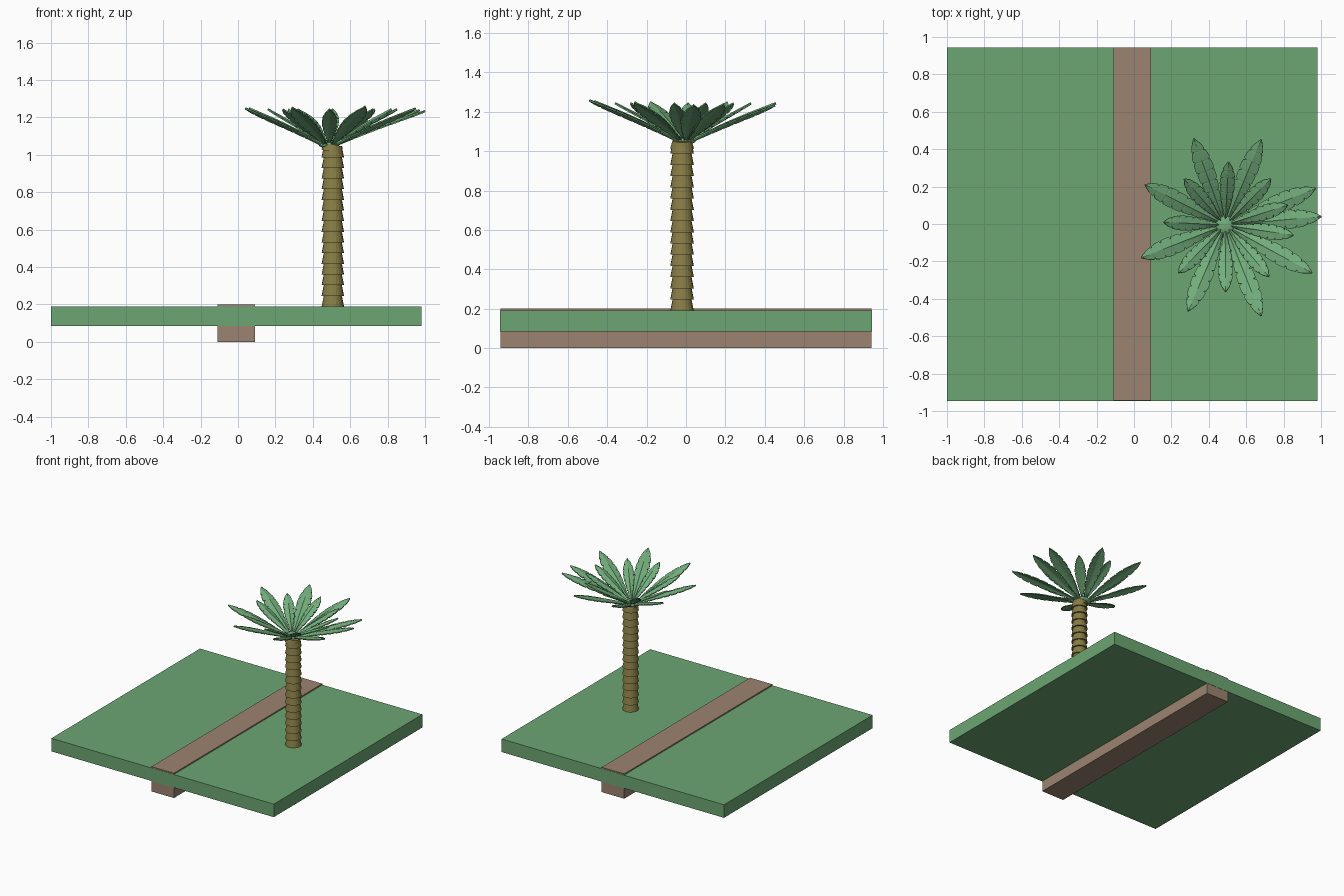
import bpy, bmesh, math
from mathutils import Matrix, Vector

if "Cube" in bpy.data.objects:
    bpy.data.objects.remove(bpy.data.objects["Cube"])


def material(name, rgb):
    m = bpy.data.materials.new(name)
    m.diffuse_color = (*rgb, 1)
    m.use_nodes = True
    m.node_tree.nodes["Principled BSDF"].inputs["Base Color"].default_value = m.diffuse_color
    return m


GRASS = material("grass_green", (0.15, 0.38, 0.17))
LEAF = material("leaf_green", (0.17, 0.42, 0.20))
DIRT = material("path_brown", (0.33, 0.23, 0.16))
BARK = material("bark", (0.24, 0.20, 0.06))


def finish(name, bm, mat):
    bmesh.ops.recalc_face_normals(bm, faces=bm.faces)
    me = bpy.data.meshes.new(name)
    bm.to_mesh(me)
    bm.free()
    me.materials.append(mat)
    ob = bpy.data.objects.new(name, me)
    bpy.context.collection.objects.link(ob)
    return ob


def box(name, lo, hi, mat):
    lo, hi = Vector(lo), Vector(hi)
    bm = bmesh.new()
    bmesh.ops.create_cube(bm, size=1, matrix=Matrix.Translation((lo + hi) / 2)
                          @ Matrix.Diagonal((*(hi - lo), 1)))
    return finish(name, bm, mat)


# Ground slab with the path running through it
box("ground", (-1, -0.945, 0.085), (0.98, 0.945, 0.19), GRASS)
box("path", (-0.11, -0.943, 0), (0.09, 0.943, 0.2), DIRT)

# Trunk: stacked flared rings, the top one tilted
TX, TY, RINGS = 0.507, -0.02, 15
pitch = (1.045 - 0.19) / RINGS
bm = bmesh.new()
for i in range(RINGS + 1):
    top = i == RINGS
    tilt = Matrix.Rotation(math.radians(12 if top else 0), 4, 'Y')
    z = 1.035 if top else 0.19 + (i + 0.5) * pitch
    bmesh.ops.create_cone(bm, cap_ends=True, segments=20, radius1=0.06, radius2=0.048,
                          depth=0.04 if top else pitch * 1.04,
                          matrix=Matrix.Translation((TX, TY, z)) @ tilt)
finish("trunk", bm, BARK)

# Crown heart: flattened dome where the fronds meet
CX, CY = 0.487, -0.005
bm = bmesh.new()
bmesh.ops.create_uvsphere(bm, u_segments=24, v_segments=12, radius=0.056,
                          matrix=Matrix.Translation((CX, CY, 1.055))
                          @ Matrix.Diagonal((1, 1, 0.4, 1)))
heart = finish("crown_heart", bm, LEAF)
for p in heart.data.polygons:
    p.use_smooth = True


def half_width(t):
    # narrow stalk, widest past the middle, rounded point
    pts = [(0, .12), (.15, .38), (.3, .65), (.5, .93), (.65, 1), (.8, .85), (.92, .5), (1, .06)]
    for (a, wa), (b, wb) in zip(pts, pts[1:]):
        if t <= b:
            return wa + (wb - wa) * (t - a) / (b - a)
    return pts[-1][1]


def frond(bm, tip, width, z0):
    """Notched leaf with a raised midrib, from the crown centre to the tip."""
    d = Vector((tip[0] - CX, tip[1] - CY, 0))
    length = d.length
    d.normalize()
    side = Vector((-d.y, d.x, 0))
    base = Vector((CX, CY, z0)) + d * 0.03
    end = Vector(tip)
    up = (end - base).normalized().cross(side)
    if up.z < 0:
        up = -up
    rows = [(0, 1), (.12, 1)]
    for k in range(6):
        t = 0.22 + k * 0.125
        rows += [(t - .012, 1), (t, .72), (t + .014, 1.04), (t + .07, 1.03)]
    rows += [(.965, 1), (1, 1)]
    grid = {}
    for r, (t, f) in enumerate(rows):
        c = base.lerp(end, t) + Vector((0, 0, 0.018 * math.sin(math.pi * t) * length))
        w = half_width(t) * f * width / 2
        for s, off, lift in ((0, -w, -.1 * w), (1, -.1 * width * (1 - t), .004),
                             (2, 0, .010 * (1 - t * .7)),
                             (3, .1 * width * (1 - t), .004), (4, w, -.1 * w)):
            lim = max(-w, min(w, off))
            for k, thick in enumerate((0, -.007)):
                dz = lift + thick if k == 0 else min(lift, .003) + thick
                grid[r, s, k] = bm.verts.new(c + side * lim + up * dz)
    n = len(rows)
    for r in range(n - 1):
        for s in range(4):
            for k in range(2):
                bm.faces.new([grid[r, s, k], grid[r, s + 1, k],
                              grid[r + 1, s + 1, k], grid[r + 1, s, k]])
        for s in (0, 4):
            bm.faces.new([grid[r, s, 0], grid[r + 1, s, 0], grid[r + 1, s, 1], grid[r, s, 1]])
    for r in (0, n - 1):
        for s in range(4):
            bm.faces.new([grid[r, s, 0], grid[r, s + 1, 0], grid[r, s + 1, 1], grid[r, s, 1]])


# Long outer fronds
LONG = [(1.0, .04, 1.235), (.97, .19, 1.24), (.68, .45, 1.235), (.32, .455, 1.245),
        (.06, .21, 1.25), (.04, -.18, 1.25), (.29, -.465, 1.255), (.68, -.49, 1.26),
        (.95, -.26, 1.25)]
bm = bmesh.new()
for tip in LONG:
    frond(bm, tip, 0.10, 1.05)
finish("outer_fronds", bm, LEAF)

# Short inner fronds
SHORT = [(.505, .33), (.73, .24), (.27, .24), (.16, .01), (.24, -.26),
         (.49, -.36), (.72, -.28), (.85, -.06), (.82, .1)]
bm = bmesh.new()
for x, y in SHORT:
    frond(bm, (x, y, 1.245), 0.08, 1.06)
finish("inner_fronds", bm, LEAF)
